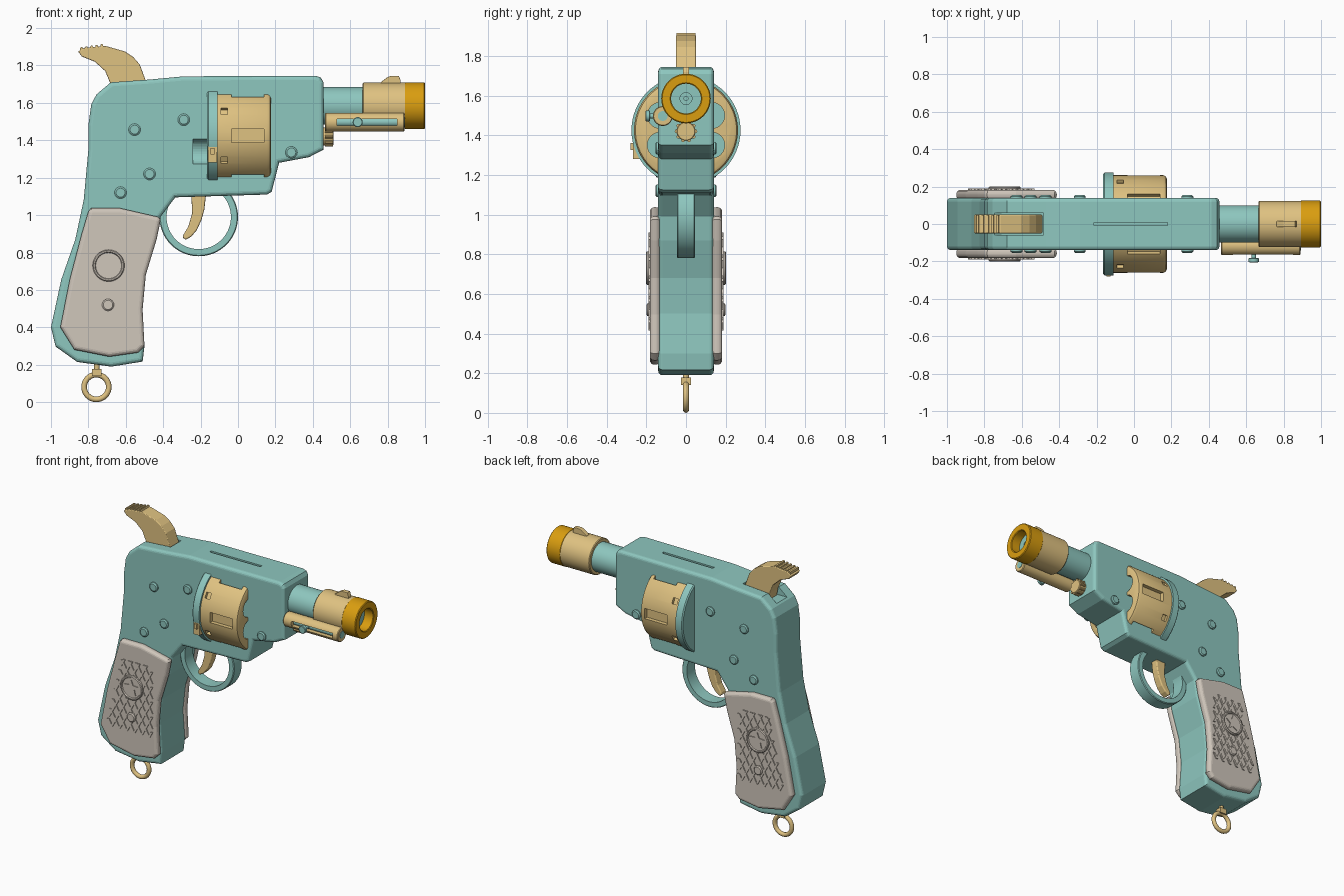
import bpy, bmesh, math
from mathutils import Vector, Matrix

if "Cube" in bpy.data.objects:
    bpy.data.objects.remove(bpy.data.objects["Cube"])


def material(name, rgb):
    m = bpy.data.materials.new(name)
    m.use_nodes = True
    m.diffuse_color = (*rgb, 1)
    m.node_tree.nodes["Principled BSDF"].inputs["Base Color"].default_value = (*rgb, 1)
    return m


TEAL = material("teal", (0.27, 0.57, 0.52))
TAN = material("tan", (0.74, 0.54, 0.22))
ORANGE = material("orange", (0.70, 0.34, 0.005))
GREY = material("warm grey", (0.63, 0.57, 0.50))
built = []


def finish(name, bm, mat, flat=False):
    bmesh.ops.recalc_face_normals(bm, faces=bm.faces)
    me = bpy.data.meshes.new(name)
    bm.to_mesh(me)
    bm.free()
    me.materials.append(mat)
    ob = bpy.data.objects.new(name, me)
    bpy.context.scene.collection.objects.link(ob)
    built.append((ob, flat))
    return ob


def add_prism(bm, pts, y0, y1, bevel=0.0, segments=4):
    """Outline in x and z, extruded along y, with rounded rims."""
    a = [bm.verts.new((x, y0, z)) for x, z in pts]
    b = [bm.verts.new((x, y1, z)) for x, z in pts]
    caps = [bm.faces.new(a), bm.faces.new(b[::-1])]
    for i in range(len(pts)):
        j = (i + 1) % len(pts)
        bm.faces.new((a[j], a[i], b[i], b[j]))
    if bevel:
        bmesh.ops.recalc_face_normals(bm, faces=bm.faces)
        rims = [e for f in caps for e in f.edges]
        bmesh.ops.bevel(bm, geom=rims, offset=bevel, segments=segments,
                        profile=0.5, affect='EDGES', clamp_overlap=True)


def prism(name, pts, y0, y1, mat, bevel=0.0, flat=True):
    bm = bmesh.new()
    add_prism(bm, pts, y0, y1, bevel)
    return finish(name, bm, mat, flat)


def add_box(bm, x0, x1, y0, y1, z0, z1, turn=Matrix()):
    size = Matrix.Diagonal((x1 - x0, y1 - y0, z1 - z0, 1))
    mid = Matrix.Translation(((x0 + x1) / 2, (y0 + y1) / 2, (z0 + z1) / 2))
    bmesh.ops.create_cube(bm, size=1, matrix=turn @ mid @ size)


def box(name, dims, mat):
    bm = bmesh.new()
    add_box(bm, *dims)
    return finish(name, bm, mat)


def add_lathe(bm, prof, origin, axis, n=48, closed=False):
    """Spin (distance, radius) points about an axis."""
    rot = Vector(axis).to_track_quat('Z', 'Y').to_matrix()
    rings = []
    for t, r in prof:
        rings.append([bm.verts.new(Vector(origin) + rot @ Vector(
            (r * math.cos(k * math.tau / n), r * math.sin(k * math.tau / n), t)))
            for k in range(n)])
    pairs = list(zip(rings, rings[1:]))
    if closed:
        pairs.append((rings[-1], rings[0]))
    else:
        bm.faces.new(rings[0])
        bm.faces.new(rings[-1])
    for a, b in pairs:
        for k in range(n):
            m = (k + 1) % n
            bm.faces.new((a[k], a[m], b[m], b[k]))


def lathe(name, prof, origin, axis, mat, n=48, closed=False):
    bm = bmesh.new()
    add_lathe(bm, prof, origin, axis, n, closed)
    return finish(name, bm, mat)


def cut(target, cutter):
    mod = target.modifiers.new("cut", 'BOOLEAN')
    mod.operation, mod.solver, mod.object = 'DIFFERENCE', 'EXACT', cutter
    dg = bpy.context.evaluated_depsgraph_get()
    mesh = bpy.data.meshes.new_from_object(target.evaluated_get(dg))
    target.modifiers.clear()
    target.data = mesh
    built[:] = [p for p in built if p[0] != cutter]
    bpy.data.objects.remove(cutter)


X = (1, 0, 0)

# Frame with hammer slot, top groove and loading groove
body = prism("frame", [
    (-.80, 1.48), (-.785, 1.59), (-.757, 1.645), (-.68, 1.71), (-.47, 1.725), (-.29, 1.742),
    (.415, 1.745), (.443, 1.735), (.457, 1.71), (.457, 1.35), (.38, 1.31), (.22, 1.28),
    (.18, 1.125), (.155, 1.11), (-.335, 1.095), (-.415, .99), (-.435, .87), (-.495, .68),
    (-.515, .50), (-.50, .30), (-.51, .217), (-.677, .19), (-.86, .215), (-.975, .297),
    (-1, .40), (-.945, .655), (-.87, .87), (-.825, 1.08), (-.80, 1.35)],
    -.14, .14, TEAL, .022)
bm = bmesh.new()
add_box(bm, -.9, -.483, -.058, .058, 1.655, 2)
add_box(bm, -.215, .18, -.009, .009, 1.725, 2)
add_lathe(bm, [(-.24, .07), (-.15, .07)], (0, -.16, 1.34), X, 32)
cut(body, finish("frame_cutter", bm, TEAL))

# Hammer with thumb ridges
prism("hammer", [(-.855, 1.875), (-.82, 1.895), (-.71, 1.905), (-.605, 1.875), (-.56, 1.845),
                 (-.525, 1.805), (-.49, 1.71), (-.49, 1.62), (-.665, 1.62), (-.685, 1.71),
                 (-.71, 1.77), (-.765, 1.82), (-.835, 1.848)], -.05, .05, TAN, .006)
bm = bmesh.new()
for i in range(5):
    x = -.835 + i * .027
    z = 1.886 + i * .004
    add_prism(bm, [(x - .01, z - .01), (x + .01, z - .01), (x + .003, z + .013),
                   (x - .008, z + .011)], -.048, .048)
finish("hammer_ridges", bm, TAN, True)

# Recoil shield and loading gate
CY = 1.425
lathe("recoil_shield", [(-.165, .268), (-.158, .275), (-.11, .275)], (0, 0, CY), X, TEAL, 64)
box("loading_gate", (-.16, -.112, -.268, -.15, 1.28, 1.405), TAN)
box("gate_tab", (-.147, -.125, -.28, -.25, 1.325, 1.36), TAN)

# Six chamber drum with flutes and notches
drum = lathe("drum", [(-.112, .262), (.155, .262), (.17, .255), (.177, .24)],
             (0, 0, CY), X, TAN, 72)
bm = bmesh.new()
for i in range(6):
    flute = Matrix.Translation((0, 0, CY)) @ Matrix.Rotation(i * math.pi / 3, 4, 'X')
    notch = flute @ Matrix.Rotation(math.pi / 6, 4, 'X')
    add_box(bm, -.035, .14, .232, .4, -.036, .036, flute)
    add_box(bm, -.092, -.055, .242, .4, -.02, .02, notch)
    add_lathe(bm, [(-.2, .065), (.3, .065)], notch @ Vector((0, .15, 0)), X, 24)
cut(drum, finish("drum_cutter", bm, TAN))

# Barrel, sleeve, muzzle ring and sight
BZ = 1.585
lathe("barrel", [(.44, .1), (.68, .1), (.7, .08), (.93, .08), (.93, .03), (.75, .03),
                 (.75, .01), (.44, .01)], (0, 0, BZ), X, TEAL, 48, True)
lathe("barrel_sleeve", [(.665, .09), (.665, .118), (.67, .123), (.893, .123), (.893, .078)],
      (0, 0, BZ), X, TAN, 48, True)
lathe("muzzle_ring", [(.89, .076), (.89, .121), (.894, .125), (.995, .125), (1, .12),
                      (1, .08), (.996, .075)], (0, 0, BZ), X, ORANGE, 48, True)
prism("front_sight", [(.755, 1.69), (.765, 1.712), (.80, 1.738), (.82, 1.745), (.86, 1.745),
                      (.87, 1.72), (.87, 1.69)], -.016, .016, TAN, .003)

# Ejector housing with slotted rod and thumb knob
EJ = (0, -.117, 1.497)
housing = lathe("ejector_housing", [(.465, .046), (.47, .05), (.885, .05), (.89, .046)],
                EJ, X, TAN, 32)
cut(housing, box("slot_cutter", (.53, .85, -.3, -.125, 1.478, 1.514), TAN))
lathe("ejector_rod", [(.5, .025), (.893, .025)], EJ, X, TEAL, 24)
lathe("ejector_knob", [(.02, .012), (.064, .012), (.064, .024), (.068, .027), (.085, .027),
                       (.088, .023)], (.64, -.117, 1.497), (0, -1, 0), TEAL, 24)

# Fluted pin knob
bm = bmesh.new()
add_lathe(bm, [(.45, .048), (.507, .048), (.51, .044)], (0, 0, 1.42), X, 24)
for i in range(10):
    a = i * math.tau / 10
    add_lathe(bm, [(.465, .01), (.508, .01)],
              (0, .047 * math.cos(a), 1.42 + .047 * math.sin(a)), X, 10)
finish("pin_knob", bm, TAN)

# Trigger and guard
lathe("trigger_guard", [(-.045, .172), (-.045, .205), (-.04, .21), (.04, .21), (.045, .205),
                        (.045, .172)], (-.21, 0, .99), (0, 1, 0), TEAL, 64, True)
prism("trigger", [(-.25, 1.12), (-.17, 1.12), (-.18, 1.03), (-.195, .975), (-.22, .92),
                  (-.25, .885), (-.28, .868), (-.295, .88), (-.292, .895), (-.265, .94),
                  (-.245, 1.01)], -.028, .028, TAN, .008)

# Lanyard stud and ring
box("lanyard_stud", (-.78, -.73, -.024, .024, .14, .178), TAN)
lathe("stud_pin", [(.17, .015), (.23, .015)], (-.755, 0, 0), (0, 0, 1), TAN, 16)
lathe("lanyard_ring", [(.015 * math.sin(k * math.tau / 12), .066 + .015 * math.cos(k * math.tau / 12))
                       for k in range(12)], (-.757, 0, .081), (0, 1, 0), TAN, 40, True)

# Both sides: screws, grip panels, lattice, medallion
SCREWS = [(-.553, 1.457), (-.29, 1.51), (-.473, 1.22), (-.628, 1.12), (.285, 1.335)]
GRIP = [(-.80, 1.02), (-.785, 1.037), (-.63, 1.037), (-.425, .99), (-.413, .975), (-.435, .87),
        (-.493, .68), (-.51, .495), (-.50, .30), (-.535, .265), (-.687, .243), (-.875, .28),
        (-.95, .40), (-.90, .655), (-.837, .895)]
for side, tag in ((-1, "right"), (1, "left")):
    out = (0, side, 0)
    for i, (x, z) in enumerate(SCREWS):
        lathe(f"screw_{tag}_{i + 1}", [(.12, .032), (.148, .032), (.154, .024)],
              (x, 0, z), out, TEAL, 24)
    prism(f"grip_panel_{tag}", GRIP, side * .13, side * .182, GREY, .022)

    bm = bmesh.new()
    for slope, top in ((.55, .189), (-.55, .1885)):
        for i in range(24):
            c = -1.2 + i * .058
            if slope > 0:
                lo, hi = (-.89 - c) / .308, (-.54 - c) / slope
            else:
                lo, hi = (c + .54) / -slope, (c + .89) / .792
            lo, hi = max(lo, 0), min(hi, .495)
            if hi - lo > .03:
                x0, x1, w = c + slope * lo, c + slope * hi, .008
                z0, z1 = .415 + lo, .415 + hi
                add_prism(bm, [(x0 - w, z0), (x0 + w, z0), (x1 + w, z1), (x1 - w, z1)],
                          side * .175, side * top)
    finish(f"grip_lattice_{tag}", bm, GREY, True)

    mid = (-.692, 0, .73)
    lathe(f"medallion_{tag}", [(.17, .085), (.196, .085), (.201, .08), (.201, .073), (.194, .069)],
          mid, out, GREY, 40)
    star = [(mid[0] + r * math.sin(a), mid[2] + r * math.cos(a)) for r, a in
            (((.058, .025)[k % 2], k * math.pi / 5) for k in range(10))]
    prism(f"star_{tag}", star, side * .19, side * .2, GREY)
    lathe(f"grip_screw_{tag}", [(.17, .032), (.194, .032), (.2, .025)],
          (-.695, 0, .52), out, GREY, 24)

# Shading
for ob, flat in built:
    if flat:
        ob.data.shade_flat()
    else:
        ob.data.shade_smooth()
        ob.data.set_sharp_from_angle(angle=math.radians(32))
